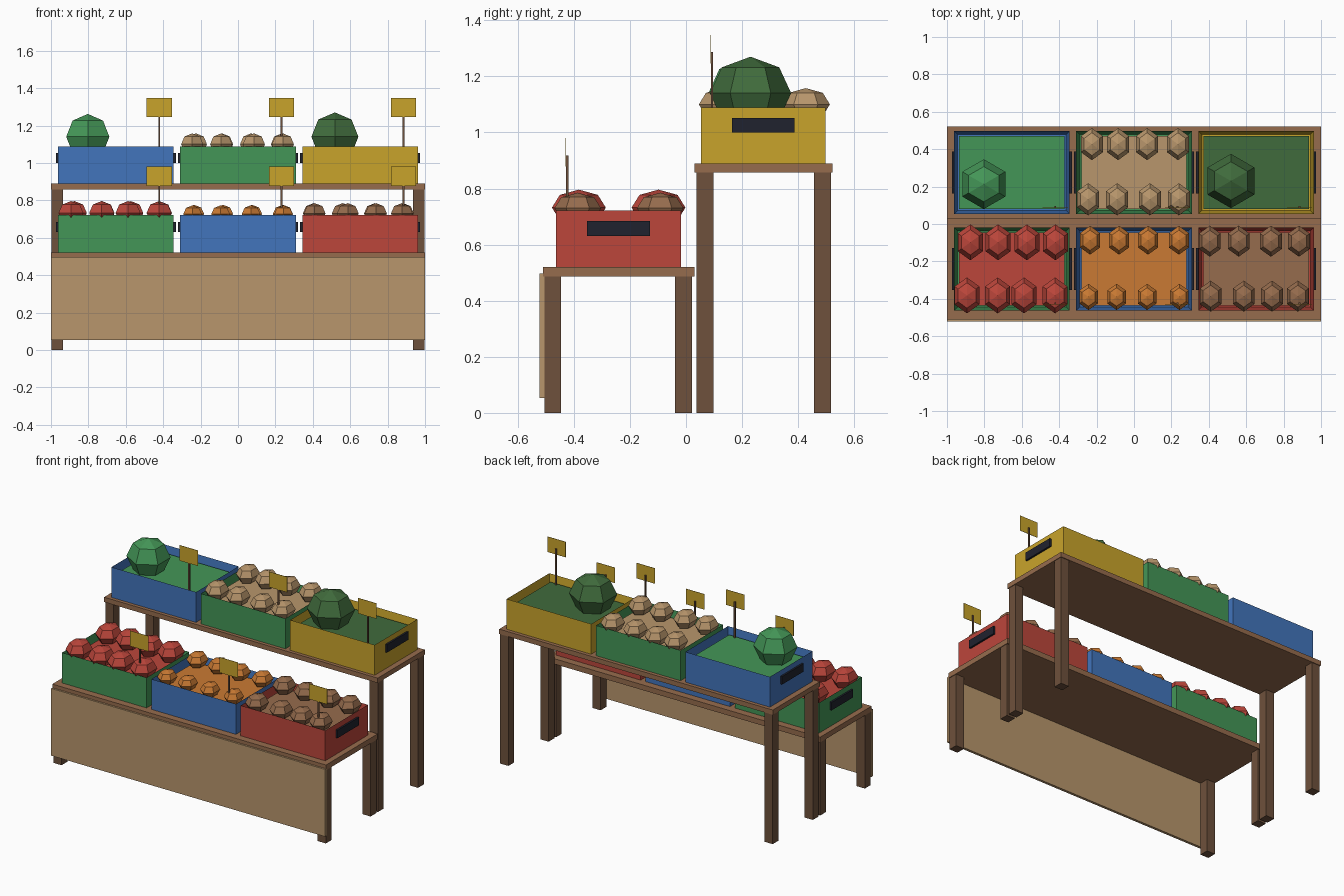
import bpy, bmesh, math

if "Cube" in bpy.data.objects:
    bpy.data.objects.remove(bpy.data.objects["Cube"])


def material(name, hex_colour):
    def lin(c):
        c /= 255
        return c / 12.92 if c <= 0.04045 else ((c + 0.055) / 1.055) ** 2.4
    m = bpy.data.materials.new(name)
    m.diffuse_color = [lin(int(hex_colour[i:i + 2], 16)) for i in (0, 2, 4)] + [1]
    m.use_nodes = True
    m.node_tree.nodes["Principled BSDF"].inputs["Base Color"].default_value = m.diffuse_color
    return m


GREEN = material("green", "449657")
DARK_GREEN = material("dark green", "406B3C")
BLUE = material("blue", "4275BC")
YELLOW = material("yellow", "C9A42B")
RED = material("red", "BC463B")
ORANGE = material("orange", "CA7A33")
TAN = material("tan", "B8966C")
BROWN = material("brown", "966C4D")
LEG = material("dark brown", "6E513C")
BLACK = material("near black", "20222E")


def finish(name, bm, mat):
    bmesh.ops.recalc_face_normals(bm, faces=bm.faces)
    me = bpy.data.meshes.new(name)
    bm.to_mesh(me)
    bm.free()
    me.materials.append(mat)
    ob = bpy.data.objects.new(name, me)
    bpy.context.collection.objects.link(ob)
    return ob


def box_mesh(x0, x1, y0, y1, z0, z1):
    bm = bmesh.new()
    bmesh.ops.create_cube(bm, size=1)
    for v in bm.verts:
        v.co = ((x0 + x1) / 2 + v.co.x * (x1 - x0),
                (y0 + y1) / 2 + v.co.y * (y1 - y0),
                (z0 + z1) / 2 + v.co.z * (z1 - z0))
    return bm


def box(name, mat, *bounds):
    return finish(name, box_mesh(*bounds), mat)


def fruit(name, mat, centre, radii):
    """Six-sided, four-ring squashed ball with its corners along y."""
    bm = bmesh.new()

    def vert(a, lat):
        unit = (math.cos(a) * math.cos(lat), math.sin(a) * math.cos(lat), math.sin(lat))
        return bm.verts.new([c + r * u for c, r, u in zip(centre, radii, unit)])

    rings = [[vert(math.pi / 2 + k * math.pi / 3, math.radians(lat)) for k in range(6)]
             for lat in (-45, 0, 45)]
    bottom, top = vert(0, -math.pi / 2), vert(0, math.pi / 2)
    for k in range(6):
        n = (k + 1) % 6
        bm.faces.new((bottom, rings[0][n], rings[0][k]))
        bm.faces.new((top, rings[2][k], rings[2][n]))
        for lo, hi in zip(rings, rings[1:]):
            bm.faces.new((lo[k], lo[n], hi[n], hi[k]))
    finish(name, bm, mat)


def crate(tag, mat, fill_mat, cx, cy, z):
    hx, hy, h, wall = 0.309, 0.2225, 0.2, 0.027
    # open shell: inset the top face and sink it
    bm = box_mesh(cx - hx, cx + hx, cy - hy, cy + hy, z, z + h)
    top = max(bm.faces, key=lambda f: f.calc_center_median().z)
    bmesh.ops.inset_region(bm, faces=[top], thickness=wall)
    for v in top.verts:
        v.co.z -= h - 0.02
    finish(tag + "_crate", bm, mat)
    # produce bed
    box(tag + "_bed", fill_mat, cx - hx + wall, cx + hx - wall,
        cy - hy + wall, cy + hy - wall, z + 0.02, z + 0.16)
    # end handles
    for s, side in ((-1, "left"), (1, "right")):
        xs = sorted((cx + s * hx, cx + s * (hx + 0.012)))
        box(f"{tag}_{side}_handle", BLACK, *xs, cy - 0.112, cy + 0.112, z + 0.11, z + 0.163)
    # price sign on a post
    px, py = cx + 0.232, cy - 0.183
    box(tag + "_sign_post", LEG, px - 0.005, px + 0.005, py - 0.004, py + 0.004,
        z + 0.14, z + 0.397)
    box(tag + "_sign", YELLOW, px - 0.067, px + 0.067, py - 0.006, py - 0.004,
        z + 0.357, z + 0.459)


def table(tag, y0, y1, z0, z1, leg_ys):
    box(tag + "_table_top", BROWN, -1, 1, y0, y1, z0, z1)
    for row, ly in zip(("front", "back"), leg_ys):
        for s, side in ((-1, "left"), (1, "right")):
            xs = sorted((s * 0.996, s * 0.936))
            box(f"{tag}_{row}_{side}_leg", LEG, *xs, ly, ly + 0.06, 0, z0)


# tables and front panel
table("lower", -0.51, 0.03, 0.486, 0.521, (-0.505, -0.039))
table("upper", 0.03, 0.522, 0.857, 0.889, (0.038, 0.457))
box("front_panel", TAN, -1, 1, -0.522, -0.505, 0.053, 0.497)

# crates
LOW, HIGH = 0.521, 0.889
LY, UY = -0.2405, 0.2755
crate("lower_left", GREEN, RED, -0.653, LY, LOW)
crate("lower_middle", BLUE, ORANGE, 0, LY, LOW)
crate("lower_right", RED, BROWN, 0.653, LY, LOW)
crate("upper_left", BLUE, GREEN, -0.653, UY, HIGH)
crate("upper_middle", GREEN, TAN, 0, UY, HIGH)
crate("upper_right", YELLOW, DARK_GREEN, 0.653, UY, HIGH)

# rows of small produce: name, colour, x positions, y, equator z, radii
rows = [
    ("apple_back", RED, (-0.875, -0.727, -0.573, -0.42), -0.098, 0.732, (0.077, 0.096, 0.064)),
    ("apple_front", RED, (-0.893, -0.729, -0.588, -0.422), -0.382, 0.732, (0.077, 0.096, 0.064)),
    ("orange_back", ORANGE, (-0.235, -0.08, 0.075, 0.24), -0.087, 0.727, (0.062, 0.077, 0.049)),
    ("orange_front", ORANGE, (-0.243, -0.093, 0.07, 0.243), -0.39, 0.727, (0.057, 0.07, 0.046)),
    ("potato_back", BROWN, (0.405, 0.56, 0.732, 0.882), -0.092, 0.73, (0.067, 0.083, 0.055)),
    ("potato_front", BROWN, (0.41, 0.587, 0.738, 0.876), -0.386, 0.73, (0.067, 0.083, 0.055)),
    ("onion_back", TAN, (-0.225, -0.085, 0.07, 0.235), 0.427, 1.1, (0.068, 0.086, 0.058)),
    ("onion_front", TAN, (-0.245, -0.09, 0.085, 0.24), 0.132, 1.1, (0.068, 0.086, 0.058)),
]
for name, mat, xs, y, z, radii in rows:
    for i, x in enumerate(xs, 1):
        fruit(f"{name}_{i}", mat, (x, y, z), radii)

# melons
fruit("light_melon", GREEN, (-0.803, 0.213, 1.14), (0.133, 0.133, 0.122))
fruit("dark_melon", DARK_GREEN, (0.518, 0.23, 1.14), (0.145, 0.145, 0.13))
